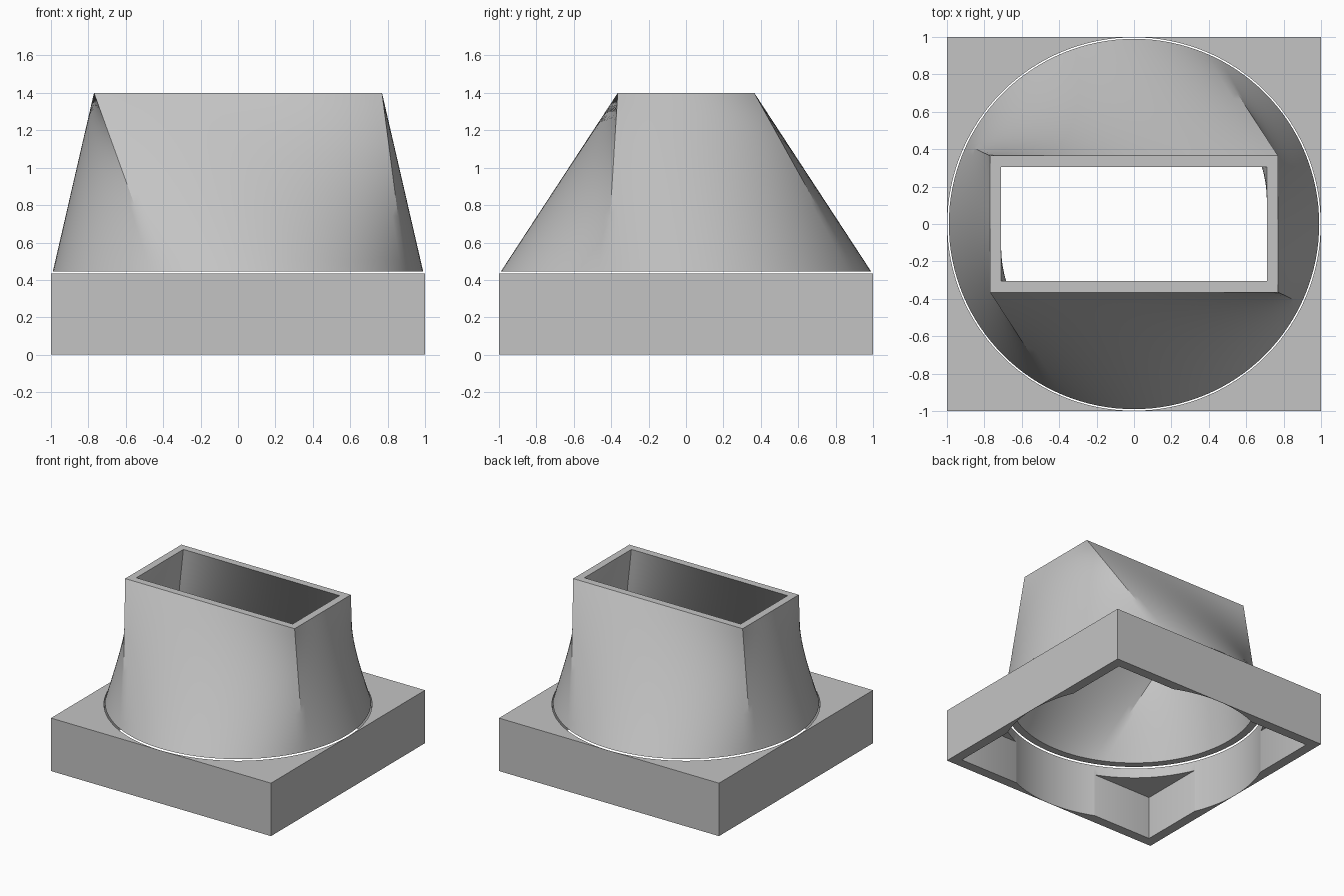
import bpy, bmesh, math

cube = bpy.data.objects.get("Cube")
if cube:
    bpy.data.objects.remove(cube, do_unlink=True)

BASE_H, WALL = 0.435, 0.08
LOFT_Z, TOP_Z = 0.445, 1.4
SIDE_STEPS, ROWS = 32, 16

grey = bpy.data.materials.new("plain grey")
grey.use_nodes = True
color = (0.55, 0.55, 0.55, 1)
grey.diffuse_color = color
grey.node_tree.nodes["Principled BSDF"].inputs["Base Color"].default_value = color


def smooth(obj):
    bpy.ops.object.select_all(action="DESELECT")
    obj.select_set(True)
    bpy.context.view_layer.objects.active = obj
    bpy.ops.object.shade_smooth_by_angle(angle=math.radians(25))


def box(name, size, z0, z1):
    bpy.ops.mesh.primitive_cube_add(size=1, location=(0, 0, (z0 + z1) / 2))
    obj = bpy.context.object
    obj.name = name
    obj.scale = (size, size, z1 - z0)
    bpy.ops.object.transform_apply(location=True, scale=True)
    return obj


# Square base: hollow from below, with a round bore right through it
base = box("square_base", 2, 0, BASE_H)
base.data.materials.append(grey)
recess = box("recess_cutter", 2 - 2 * WALL, -0.2, BASE_H - WALL)
bpy.ops.mesh.primitive_cylinder_add(vertices=128, radius=0.998, depth=2)
bore = bpy.context.object
bore.name = "bore_cutter"
bpy.context.view_layer.objects.active = base
for cutter in (recess, bore):
    cutter.hide_render = True
    cut = base.modifiers.new("cut", "BOOLEAN")
    cut.operation, cut.solver, cut.object = "DIFFERENCE", "EXACT", cutter
    bpy.ops.object.modifier_apply(modifier=cut.name)
    bpy.data.objects.remove(cutter, do_unlink=True)
smooth(base)


# Ruled skin: each rectangle side joins an equal quarter of the circle
def skin(bm, radius, hx, hy):
    corners = [(-hx, hy), (-hx, -hy), (hx, -hy), (hx, hy)]
    start = math.atan2(hy, -hx)
    columns = []
    for side in range(4):
        (ax, ay), (bx, by) = corners[side], corners[(side + 1) % 4]
        for i in range(SIDE_STEPS):
            u = i / SIDE_STEPS
            a = start + (side + u) * math.pi / 2
            cx, cy = radius * math.cos(a), radius * math.sin(a)
            tx, ty = ax + (bx - ax) * u, ay + (by - ay) * u
            columns.append([bm.verts.new((cx + (tx - cx) * t, cy + (ty - cy) * t,
                                          LOFT_Z + (TOP_Z - LOFT_Z) * t))
                            for t in (r / ROWS for r in range(ROWS + 1))])
    for k, a in enumerate(columns):
        b = columns[(k + 1) % len(columns)]
        for r in range(ROWS):
            bm.faces.new((a[r], b[r], b[r + 1], a[r + 1]))
    return columns


# Round-to-rectangular duct with inner and outer skins and flat rims
bm = bmesh.new()
outer = skin(bm, 0.99, 0.77, 0.365)
inner = skin(bm, 0.93, 0.71, 0.305)
for k in range(len(outer)):
    n = (k + 1) % len(outer)
    for row in (0, ROWS):
        bm.faces.new((outer[k][row], outer[n][row], inner[n][row], inner[k][row]))
bmesh.ops.recalc_face_normals(bm, faces=bm.faces)
mesh = bpy.data.meshes.new("transition_duct")
bm.to_mesh(mesh)
bm.free()
duct = bpy.data.objects.new("transition_duct", mesh)
bpy.context.collection.objects.link(duct)
mesh.materials.append(grey)
smooth(duct)
